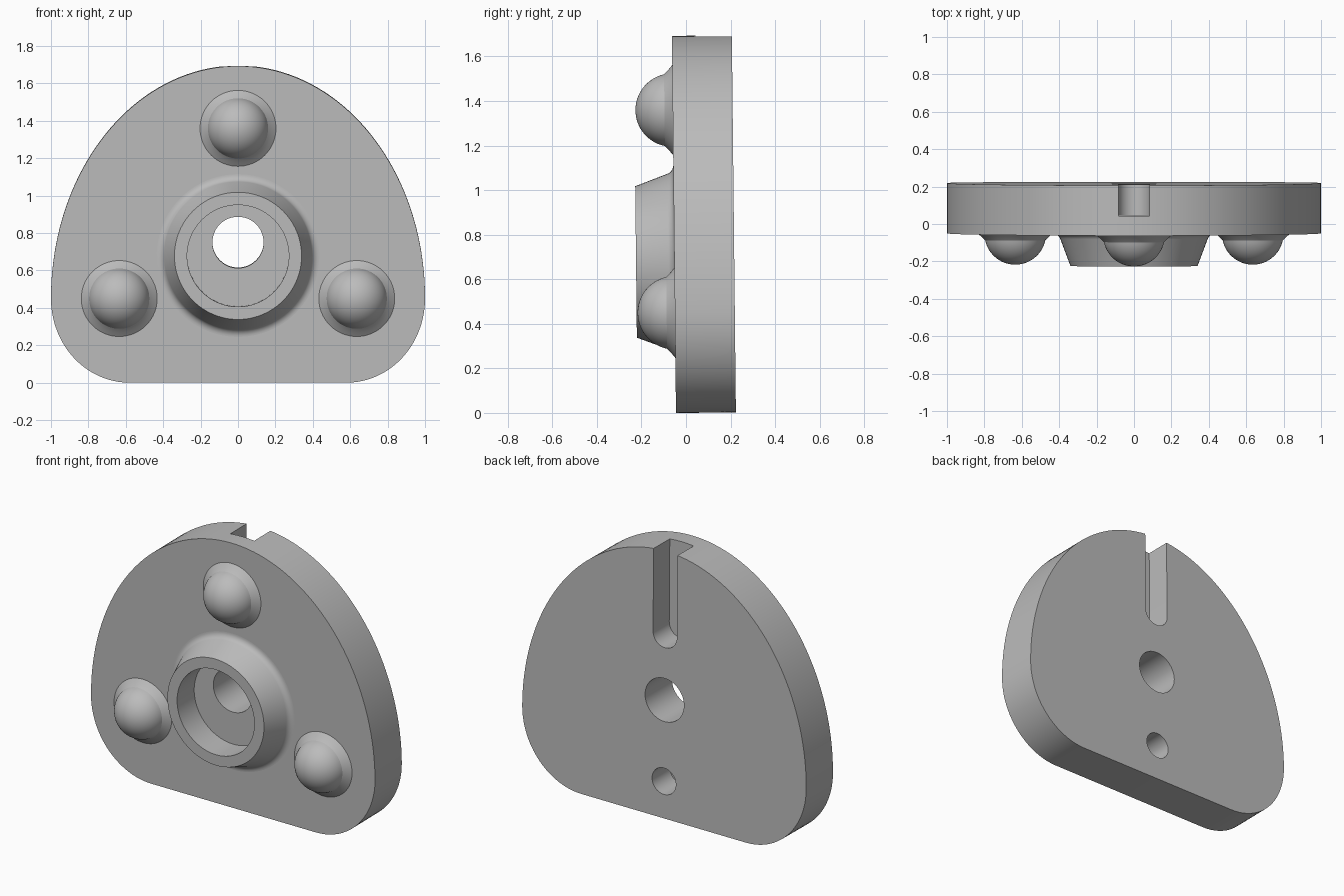
import bpy, bmesh
from math import sin, cos, pi, radians
from mathutils import Matrix, Vector

if "Cube" in bpy.data.objects:
    bpy.data.objects.remove(bpy.data.objects["Cube"], do_unlink=True)

FRONT, BACK = -0.045, 0.224      # plate faces before the slight lean
LEAN = Matrix.Rotation(0.0107, 4, 'X')

grey = bpy.data.materials.new("plain grey")
grey.use_nodes = True
grey.diffuse_color = (0.5, 0.5, 0.5, 1)
grey.node_tree.nodes["Principled BSDF"].inputs["Base Color"].default_value = (0.5, 0.5, 0.5, 1)


def arc(cx, cz, rx, rz, a0, a1, n):
    """Points (x, z) along an elliptical arc, angles in degrees."""
    angles = [radians(a0 + (a1 - a0) * i / n) for i in range(n + 1)]
    return [(cx + rx * cos(a), cz + rz * sin(a)) for a in angles]


def make_object(name, bm):
    bmesh.ops.remove_doubles(bm, verts=bm.verts, dist=1e-5)
    bmesh.ops.recalc_face_normals(bm, faces=bm.faces)
    mesh = bpy.data.meshes.new(name)
    bm.to_mesh(mesh)
    bm.free()
    mesh.materials.append(grey)
    obj = bpy.data.objects.new(name, mesh)
    bpy.context.collection.objects.link(obj)
    return obj


def prism(name, outline, y0, y1):
    """Extrude an (x, z) outline from y0 to y1."""
    bm = bmesh.new()
    face = bm.faces.new([bm.verts.new((x, y0, z)) for x, z in outline])
    new = bmesh.ops.extrude_face_region(bm, geom=[face])["geom"]
    moved = [v for v in new if isinstance(v, bmesh.types.BMVert)]
    bmesh.ops.translate(bm, verts=moved, vec=(0, y1 - y0, 0))
    return make_object(name, bm)


def lathe(name, profile, x, z, steps=64):
    """Turn a (radius, height off the plate) profile about the y direction."""
    bm = bmesh.new()
    verts = [bm.verts.new((x + r, FRONT - h, z)) for r, h in profile]
    edges = [bm.edges.new(pair) for pair in zip(verts, verts[1:])]
    bmesh.ops.spin(bm, geom=verts + edges, cent=(x, 0, z), axis=(0, 1, 0),
                   angle=2 * pi, steps=steps)
    return make_object(name, bm)


# Plate: domed top, rounded lower corners, flat foot
half = arc(0.58, 0.45, 0.42, 0.45, -90, 0, 20) + arc(0, 0.45, 1, 1.243, 0, 90, 40)[1:]
plate = prism("plate", half + [(-x, z) for x, z in reversed(half[:-1])], FRONT, BACK)

# Through hole, blind pin hole and rear slot
slot_floor = 0.046
slot_outline = arc(0, 1.165, 0.084, 0.084, 180, 360, 24) + [(0.084, 1.9), (-0.084, 1.9)]
cutters = [
    prism("hole_cutter", arc(0, 0.75, 0.137, 0.137, 0, 360, 48)[:-1], FRONT - 0.1, BACK + 0.1),
    prism("pin_cutter", arc(0, 0.235, 0.084, 0.084, 0, 360, 32)[:-1], slot_floor, BACK + 0.1),
    prism("slot_cutter", slot_outline, slot_floor + 0.015, BACK + 0.1),
]
for cutter in cutters:
    cutter.hide_render = True
    mod = plate.modifiers.new(cutter.name, 'BOOLEAN')
    mod.operation, mod.solver, mod.object = 'DIFFERENCE', 'EXACT', cutter
bpy.context.view_layer.update()
cut_mesh = bpy.data.meshes.new_from_object(
    plate.evaluated_get(bpy.context.evaluated_depsgraph_get()))
plate.modifiers.clear()
plate.data = cut_mesh
cut_mesh.name = "plate"
for cutter in cutters:
    bpy.data.objects.remove(cutter, do_unlink=True)

# Tapered boss with a filleted foot and a bore down to the plate
fillet = [(0.435 - 0.043 * sin(a), 0.04 * (1 - cos(a)))
          for a in (radians(70) * i / 8 for i in range(9))]
boss = lathe("boss", fillet + [(0.34, 0.172), (0.272, 0.172), (0.272, 0)], 0, 0.68, 96)

# Domed studs on flared collars
collar = [(0.203, 0), (0.183, 0.016), (0.162, 0.036)]
dome = [(0.1645 * cos(a), 0.003 + 0.1645 * sin(a))
        for a in (radians(12 + 78 * i / 16) for i in range(17))]
studs = [lathe(name, collar + dome, x, z)
         for name, x, z in (("top_stud", 0, 1.36),
                            ("left_stud", 0.635, 0.45),
                            ("right_stud", -0.635, 0.45))]

# Lean everything slightly forward and shade
bpy.ops.object.select_all(action='DESELECT')
for obj in [plate, boss] + studs:
    obj.data.transform(LEAN)
    obj.select_set(True)
bpy.context.view_layer.objects.active = plate
bpy.ops.object.shade_smooth_by_angle(angle=radians(25))
